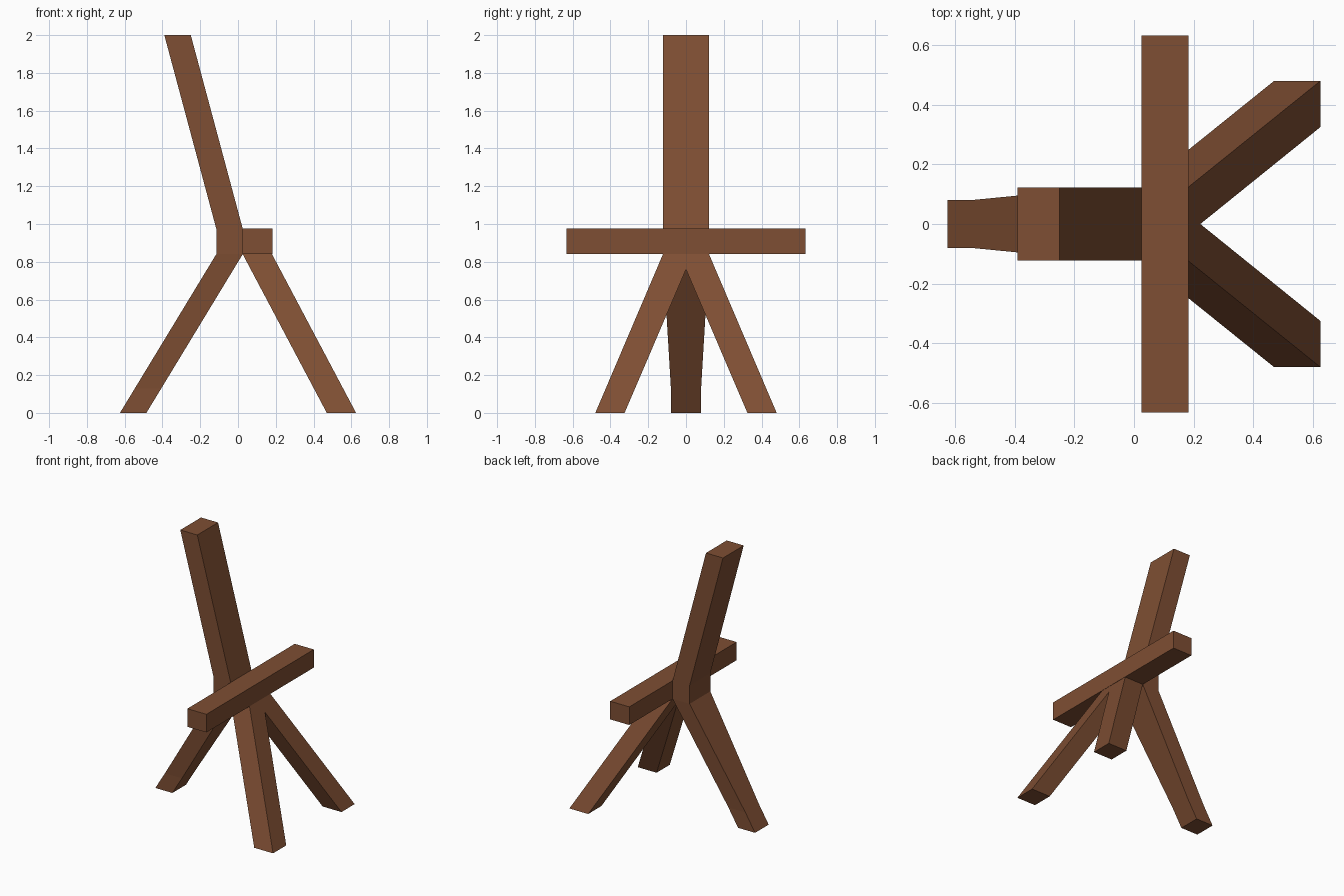
import bpy

if "Cube" in bpy.data.objects:
    bpy.data.objects.remove(bpy.data.objects["Cube"])

wood = bpy.data.materials.new("brown wood")
wood.diffuse_color = (0.21, 0.077, 0.033, 1)
wood.use_nodes = True
wood.node_tree.nodes["Principled BSDF"].inputs["Base Color"].default_value = wood.diffuse_color


def make(name, verts, faces):
    mesh = bpy.data.meshes.new(name)
    mesh.from_pydata(verts, [], faces)
    mesh.materials.append(wood)
    obj = bpy.data.objects.new(name, mesh)
    bpy.context.collection.objects.link(obj)


def loft(name, rings):
    """Join closed rings of equal size, with caps on both ends."""
    n = len(rings[0])
    faces = [tuple(reversed(range(n)))]
    for r in range(len(rings) - 1):
        a, b = r * n, (r + 1) * n
        for i in range(n):
            j = (i + 1) % n
            faces.append((a + i, a + j, b + j, b + i))
    faces.append(tuple(range((len(rings) - 1) * n, len(rings) * n)))
    make(name, [v for ring in rings for v in ring], faces)


# Rear leg bending into the leaning back post: (z, rear x, half width)
path = [(0, -0.625, 0.08), (0.13, -0.546, 0.08), (0.84, -0.115, 0.122),
        (0.975, -0.115, 0.122), (2, -0.39, 0.122)]
loft("back_post_and_rear_leg",
     [[(x, -w, z), (x + 0.14, -w, z), (x + 0.14, w, z), (x, w, z)]
      for z, x, w in path])

# Crossbar in front of the post
loft("crossbar",
     [[(0.025, -0.632, z), (0.182, -0.632, z), (0.182, 0.632, z), (0.025, 0.632, z)]
      for z in (0.84, 0.975)])

# Splayed front legs: inverted V profile in y and z, leaning forward
vee = [(0.48, 0), (0.122, 0.84), (-0.122, 0.84), (-0.48, 0),
       (-0.325, 0), (0, 0.76), (0.325, 0)]
loft("front_legs",
     [[(x + 0.445 * (0.84 - z) / 0.84, y, z) for y, z in vee]
      for x in (0.025, 0.18)])
